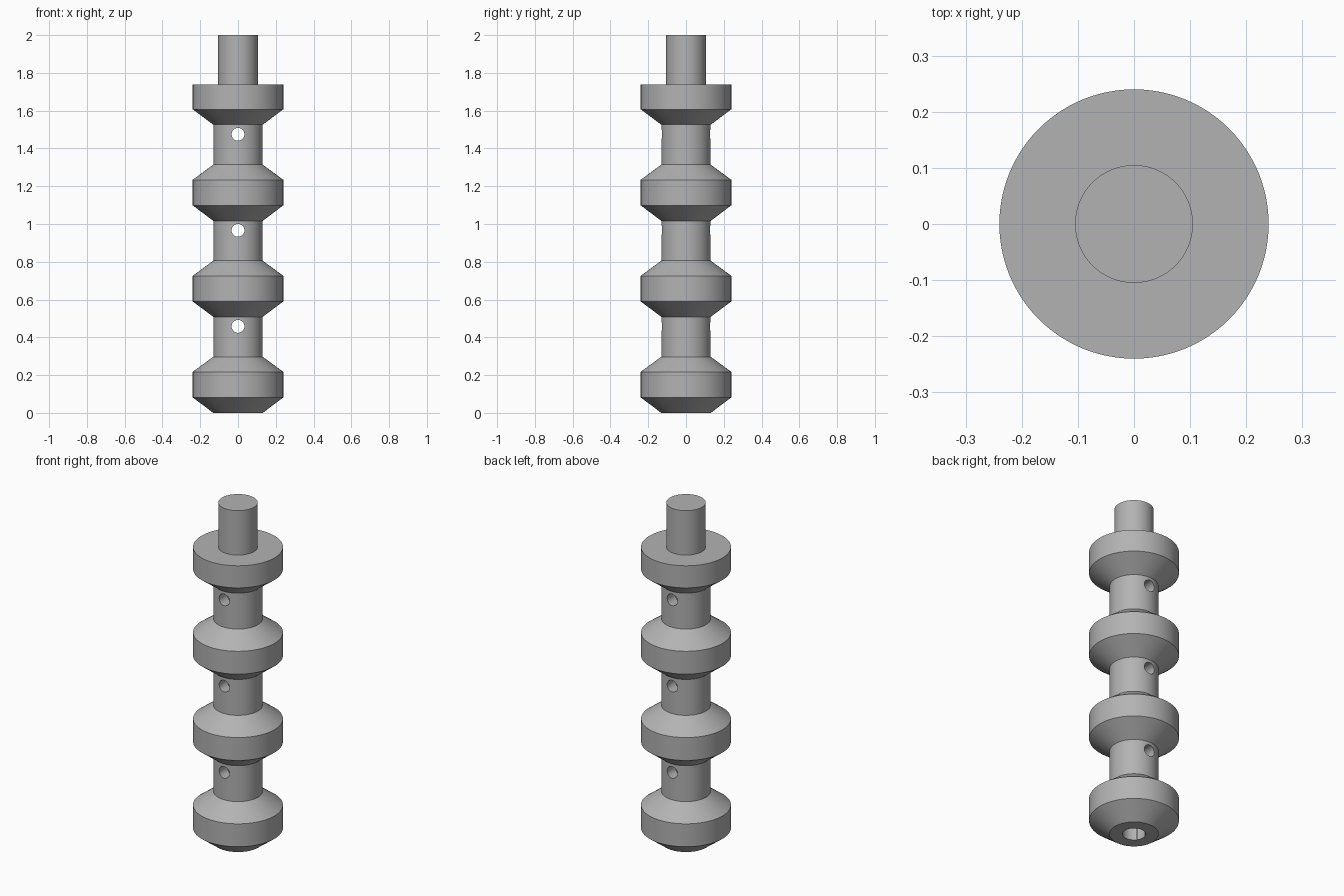
import bpy, bmesh, math

cube = bpy.data.objects.get("Cube")
if cube:
    bpy.data.objects.remove(cube, do_unlink=True)

SEGMENTS = 96
PITCH = 0.5085
SHAFT_R, COLLAR_R, STEM_R = 0.131, 0.24, 0.105

steel = bpy.data.materials.new("steel_grey")
steel.use_nodes = True
grey = (0.45, 0.45, 0.45, 1)
steel.diffuse_color = grey
steel.node_tree.nodes["Principled BSDF"].inputs["Base Color"].default_value = grey


def lathe(name, profile):
    """Spin an (radius, height) profile that starts and ends on the axis."""
    bm = bmesh.new()
    verts = [bm.verts.new((r, 0, z)) for r, z in profile]
    edges = [bm.edges.new(pair) for pair in zip(verts, verts[1:])]
    bmesh.ops.spin(bm, geom=verts + edges, cent=(0, 0, 0), axis=(0, 0, 1),
                   angle=math.tau, steps=SEGMENTS, use_duplicate=False)
    bmesh.ops.remove_doubles(bm, verts=bm.verts, dist=1e-5)
    bmesh.ops.recalc_face_normals(bm, faces=bm.faces)
    mesh = bpy.data.meshes.new(name)
    bm.to_mesh(mesh)
    bm.free()
    mesh.materials.append(steel)
    obj = bpy.data.objects.new(name, mesh)
    bpy.context.collection.objects.link(obj)
    return obj


def drill(target, radius, depth, location, rotation=(0, 0, 0)):
    """Cut a round hole and remove the cutter."""
    bpy.ops.mesh.primitive_cylinder_add(vertices=48, radius=radius, depth=depth,
                                        location=location, rotation=rotation)
    cutter = bpy.context.object
    cutter.hide_render = True
    cutter.data.materials.append(steel)
    mod = target.modifiers.new("hole", 'BOOLEAN')
    mod.operation, mod.solver, mod.object = 'DIFFERENCE', 'EXACT', cutter
    bpy.context.view_layer.objects.active = target
    bpy.ops.object.modifier_apply(modifier=mod.name)
    bpy.data.objects.remove(cutter, do_unlink=True)


# Shaft with bevelled collars, a flat-topped last collar and a stem
profile = [(0, 0)]
for i in range(4):
    z = i * PITCH
    profile += [(SHAFT_R, z), (COLLAR_R, z + 0.082)]
    if i < 3:
        profile += [(COLLAR_R, z + 0.217), (SHAFT_R, z + 0.297)]
profile += [(COLLAR_R, 1.738), (STEM_R, 1.738), (STEM_R, 2), (0, 2)]
spool = lathe("spool_shaft", profile)

# Axial bore from below, then front-to-back cross holes in each neck
BORE_TOP = 1.5
drill(spool, 0.062, BORE_TOP + 0.1, (0, 0, (BORE_TOP - 0.1) / 2))
for i in range(3):
    drill(spool, 0.034, 1, (0, 0, 0.458 + i * PITCH), (math.pi / 2, 0, 0))

bpy.ops.object.select_all(action='DESELECT')
spool.select_set(True)
bpy.context.view_layer.objects.active = spool
bpy.ops.object.shade_smooth_by_angle(angle=math.radians(25))
